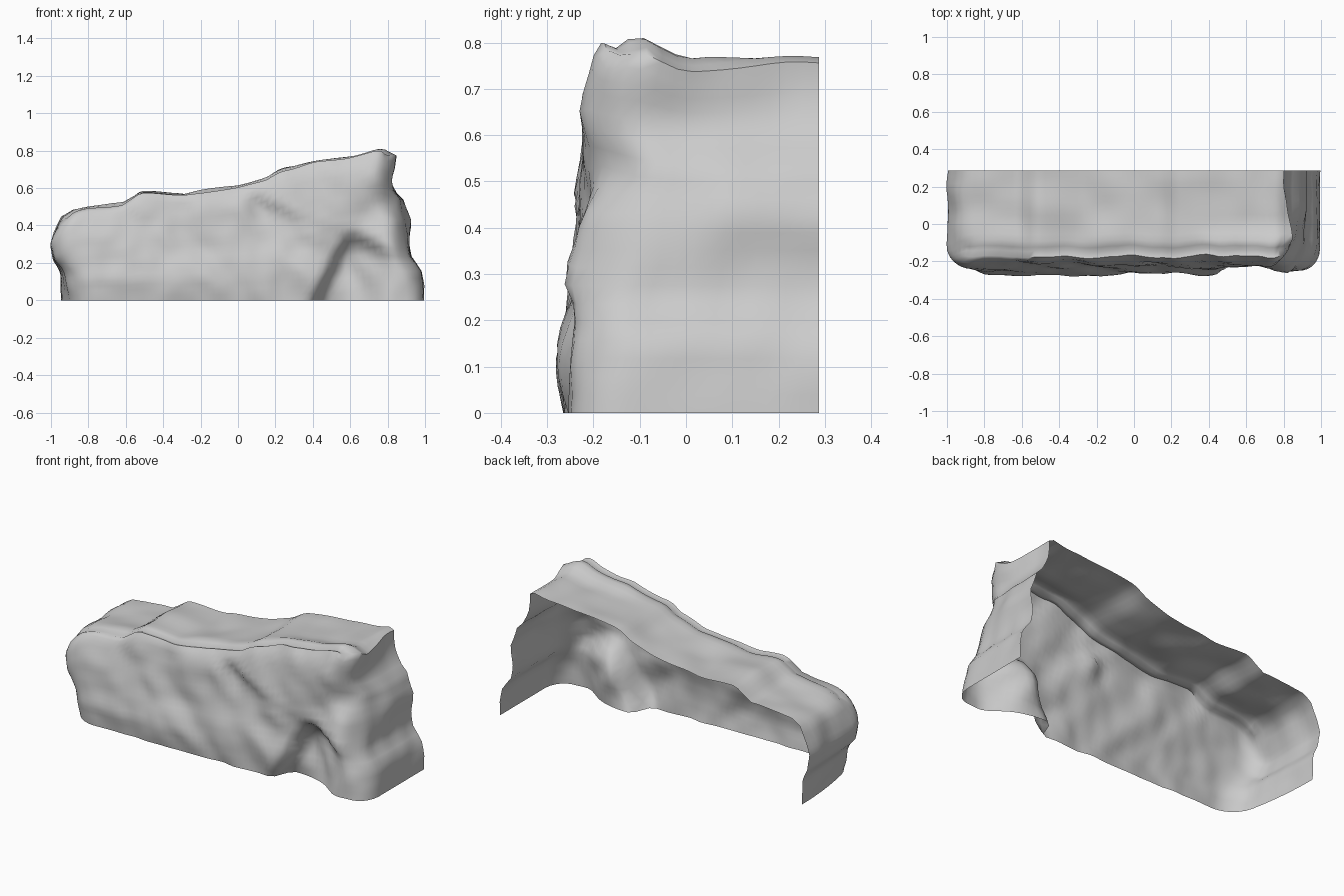
import bpy, bmesh, math
from mathutils import Vector, noise

if "Cube" in bpy.data.objects:
    bpy.data.objects.remove(bpy.data.objects["Cube"])


def curve(pts, t):
    """Piecewise linear lookup."""
    if t <= pts[0][0]:
        return pts[0][1]
    for (a, p), (b, q) in zip(pts, pts[1:]):
        if t <= b:
            return p + (q - p) * (t - a) / (b - a)
    return pts[-1][1]


def smooth(a, b, t):
    t = min(1, max(0, (t - a) / (b - a)))
    return t * t * (3 - 2 * t)


def bump(x, z, cx, cz, rx, rz):
    return math.exp(-((x - cx) / rx) ** 2 - ((z - cz) / rz) ** 2)


# Silhouettes: ridge height over x, end walls over z, front wall over relative height
RIDGE = [(-1, .38), (-.95, .45), (-.88, .49), (-.8, .505), (-.62, .52), (-.52, .59),
         (-.28, .575), (0, .62), (.15, .66), (.23, .71), (.4, .75), (.77, .82), (.84, .785)]
LEFT = [(0, -.945), (.15, -.95), (.25, -.985), (.37, -1), (.42, -.98), (.47, -.94)]
RIGHT = [(0, .995), (.08, .99), (.17, .975), (.23, .925), (.3, .91), (.43, .925), (.55, .885),
         (.59, .845), (.65, .82), (.72, .835), (.79, .84)]
FRONT = [(0, -.255), (.2, -.262), (.5, -.245), (.8, -.218), (1, -.19)]
BACK = .287
# Bulges and dents on the front: x, z, radius x, radius z, push along y
DENTS = [(-.4, .12, .25, .12, -.015), (-.75, .33, .14, .1, -.012), (-.2, .28, .2, .08, .018),
         (.38, .14, .07, .14, -.012), (.4, .36, .1, .06, -.02), (.84, .1, .1, .13, -.012),
         (.84, .53, .1, .07, .08), (.93, .37, .07, .14, .07), (.66, .42, .1, .07, .03),
         (.72, .68, .13, .08, -.015), (-.55, .42, .12, .06, .018), (.12, .3, .08, .1, .012)]


def front_y(x, z, c):
    y = curve(FRONT, c) + sum(d * bump(x, z, *g) for *g, d in DENTS)
    # diagonal ledge below the upper right block
    line = .58 - .4 * x
    y += .03 * smooth(0, .12, x) * smooth(line + .03, line - .03, z) * smooth(line - .3, line - .05, z)
    # slanted cave beside the right-hand foot
    edge = .42 + .13 * z / .27
    y += .13 * smooth(edge - .035, edge + .035, x) * smooth(.84, .56, x) * smooth(.40, .22, z)
    # slanting strata
    y += .022 * noise.noise(Vector(((x + z) * 6, (x - z) * 2, 3.1)))
    y += .008 * noise.noise(Vector((x * 11, z * 11, 8)))
    return y


def shape(u, b, c):
    """Unit box coordinates to rounded cliff (b: 0 front, 1 back)."""
    size, r = Vector((2, .57, .62)), .12
    p = Vector((u * size.x, b * size.y, c * size.z))
    inner = Vector((min(max(p.x, r), size.x - r), max(p.y, r), min(p.z, size.z - .7 * r)))
    d = p - inner
    if d.y < 0 and d.length > 0:
        p = inner + d.normalized() * max(abs(k) for k in d)
    u, b, c = p.x / size.x, p.y / size.y, p.z / size.z
    xl, xr = curve(LEFT, c * .47), curve(RIGHT, c * .79)
    xl += .07 * (1 - b) ** 2 * smooth(.6, 0, c)
    xr -= .04 * smooth(.6, .1, b) * bump(c, 0, .6, 0, .15, 1)
    xr -= .04 * smooth(.3, .9, b) * smooth(.75, 1, c)
    x = xl + (xr - xl) * u
    z = c * curve(RIDGE, x)
    y = front_y(x, z, c)
    y += (BACK - y) * b
    # top sags behind the front lip, a little roughness everywhere
    z -= c ** 4 * smooth(-.13, .02, y) * (.01 + .04 * smooth(.2, .7, x))
    z += .014 * c ** 4 * (noise.noise(Vector((x * 6, y * 6, 1))) - .1)
    side = abs(2 * u - 1) ** 8
    x += .012 * side * smooth(0, .15, c) * noise.noise(Vector((y * 8, z * 8, 5 + round(u))))
    return Vector((x, y, z))


NX, NY, NZ = 60, 14, 20
bm = bmesh.new()
lattice = {}


def vert(i, j, k):
    if (i, j, k) not in lattice:
        lattice[i, j, k] = bm.verts.new(shape(i / NX, j / NY, k / NZ))
    return lattice[i, j, k]


def sheet(na, nb, at):
    for i in range(na):
        for j in range(nb):
            bm.faces.new([vert(*at(i + a, j + b)) for a, b in ((0, 0), (1, 0), (1, 1), (0, 1))])


# Open shell: front, top and both ends; no back or bottom
sheet(NX, NZ, lambda i, k: (i, 0, k))
sheet(NX, NY, lambda i, j: (i, j, NZ))
sheet(NY, NZ, lambda j, k: (NX, j, k))
sheet(NZ, NY, lambda k, j: (0, j, k))

mesh = bpy.data.meshes.new("rock_ledge")
bm.to_mesh(mesh)
bm.free()
rock = bpy.data.objects.new("rock_ledge", mesh)
bpy.context.collection.objects.link(rock)
bpy.context.view_layer.objects.active = rock
rock.select_set(True)
bpy.ops.object.shade_smooth_by_angle(angle=math.radians(60))
